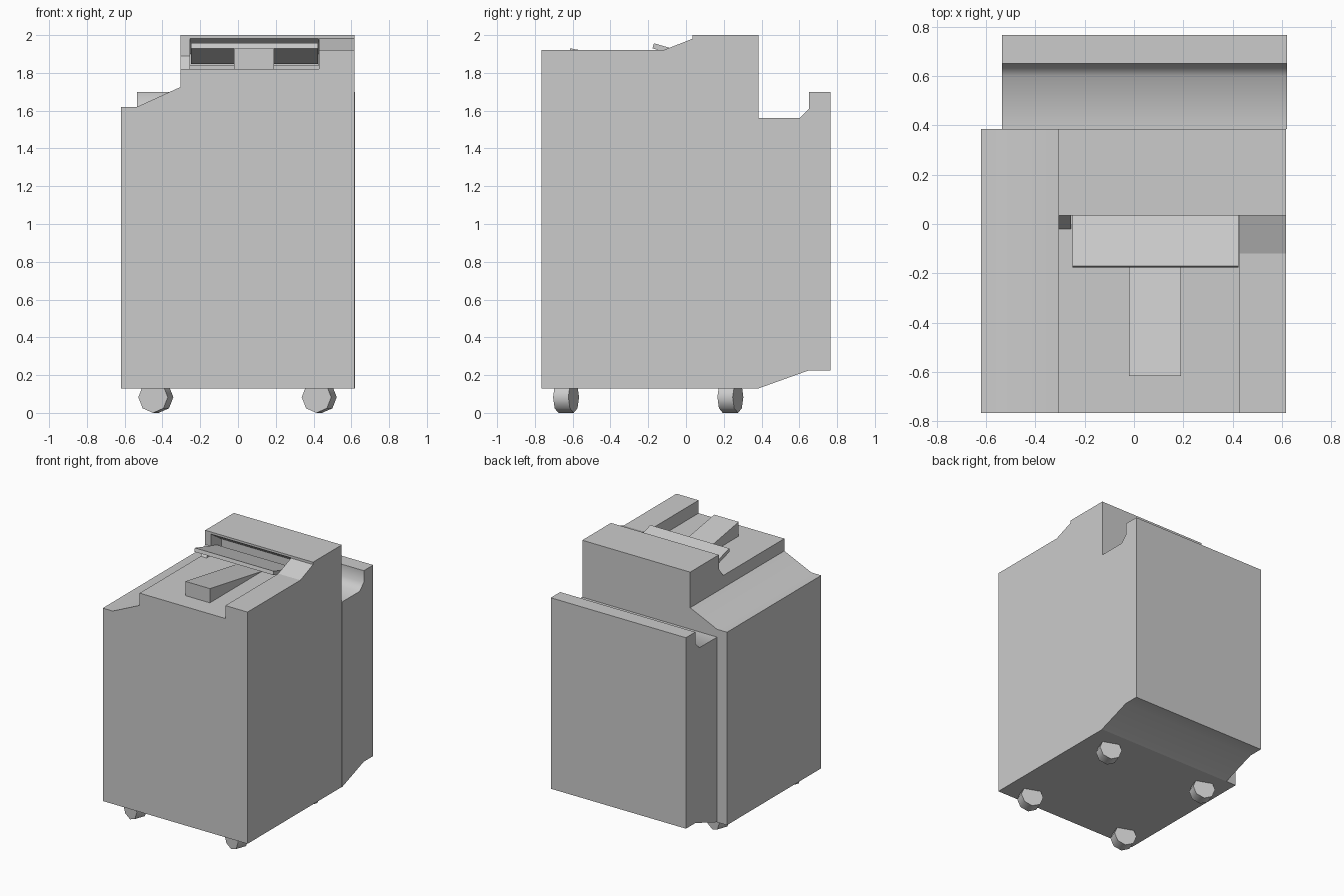
import bpy, bmesh
from math import radians, pi, cos, sin
from mathutils import Matrix

if "Cube" in bpy.data.objects:
    bpy.data.objects.remove(bpy.data.objects["Cube"])


def smooth(obj, angle):
    bpy.ops.object.select_all(action='DESELECT')
    obj.select_set(True)
    bpy.context.view_layer.objects.active = obj
    bpy.ops.object.shade_smooth_by_angle(angle=radians(angle))


def extrude(name, profile, axis, lo, hi, angle=None):
    """Prism: profile is (y, z) when axis is 'x', (x, z) when axis is 'y'."""
    bm = bmesh.new()

    def point(p, d):
        return (d, p[0], p[1]) if axis == 'x' else (p[0], d, p[1])
    a = [bm.verts.new(point(p, lo)) for p in profile]
    b = [bm.verts.new(point(p, hi)) for p in profile]
    bm.faces.new(a)
    bm.faces.new(b[::-1])
    n = len(profile)
    for i in range(n):
        j = (i + 1) % n
        bm.faces.new((a[i], a[j], b[j], b[i]))
    bmesh.ops.recalc_face_normals(bm, faces=bm.faces)
    mesh = bpy.data.meshes.new(name)
    bm.to_mesh(mesh)
    bm.free()
    obj = bpy.data.objects.new(name, mesh)
    bpy.context.collection.objects.link(obj)
    if angle:
        smooth(obj, angle)
    return obj


# Main cabinet with the sloped left shoulder and sunken deck
extrude("cabinet", [(-0.62, 0.13), (0.617, 0.13), (0.617, 1.82), (-0.305, 1.82),
                    (-0.305, 1.725), (-0.535, 1.62), (-0.62, 1.62)],
        'y', -0.765, 0.385, 30)

# Rear section with trough on top and undercut below
extrude("rear_trough", [(0.385, 0.13), (0.65, 0.225), (0.765, 0.225), (0.765, 1.70),
                        (0.65, 1.70), (0.65, 1.61), (0.60, 1.56), (0.385, 1.56)],
        'x', -0.535, 0.62, 50)

# Raised right rail that ramps up to the header
extrude("right_rail", [(-0.765, 1.82), (-0.765, 1.92), (-0.12, 1.92), (0.04, 1.983),
                       (0.04, 1.82)], 'x', 0.428, 0.617)

# Header block with a feed slot cut into its front
header = extrude("header", [(0.035, 1.82), (0.385, 1.82), (0.385, 2.0), (0.035, 2.0)],
                 'x', -0.305, 0.617)
cutter = extrude("slot_cutter", [(-0.05, 1.84), (0.16, 1.84), (0.16, 1.90),
                                 (0.035, 1.983), (-0.05, 1.983)], 'x', -0.255, 0.426)
cutter.hide_render = True
cutter.hide_viewport = True
cut = header.modifiers.new("slot", 'BOOLEAN')
cut.operation = 'DIFFERENCE'
cut.solver = 'EXACT'
cut.object = cutter

# Small ramp beside the slot
extrude("slot_ramp", [(-0.02, 1.82), (0.035, 1.82), (0.035, 1.89)], 'x', -0.305, -0.255)

# Tilted feed tray entering the slot
extrude("feed_tray", [(-0.17, 1.957), (-0.177, 1.93), (0.10, 1.847), (0.10, 1.877)],
        'x', -0.25, 0.424)

# Wedge-shaped tongue on the deck
extrude("deck_tongue", [(-0.615, 1.82), (-0.615, 1.93), (0.03, 1.82)], 'x', -0.02, 0.19)

# Low-sided casters, turned slightly
for side, x in (("left", -0.435), ("right", 0.43)):
    for end, y in (("front", -0.635), ("back", 0.235)):
        ring = [(0.083 * cos(i * pi / 4), 0.083 * sin(i * pi / 4)) for i in range(8)]
        wheel = extrude(f"caster_{end}_{side}", ring, 'y', -0.043, 0.043, 50)
        wheel.matrix_world = Matrix.Translation((x, y, 0.083)) @ Matrix.Rotation(radians(-20), 4, 'Z')
